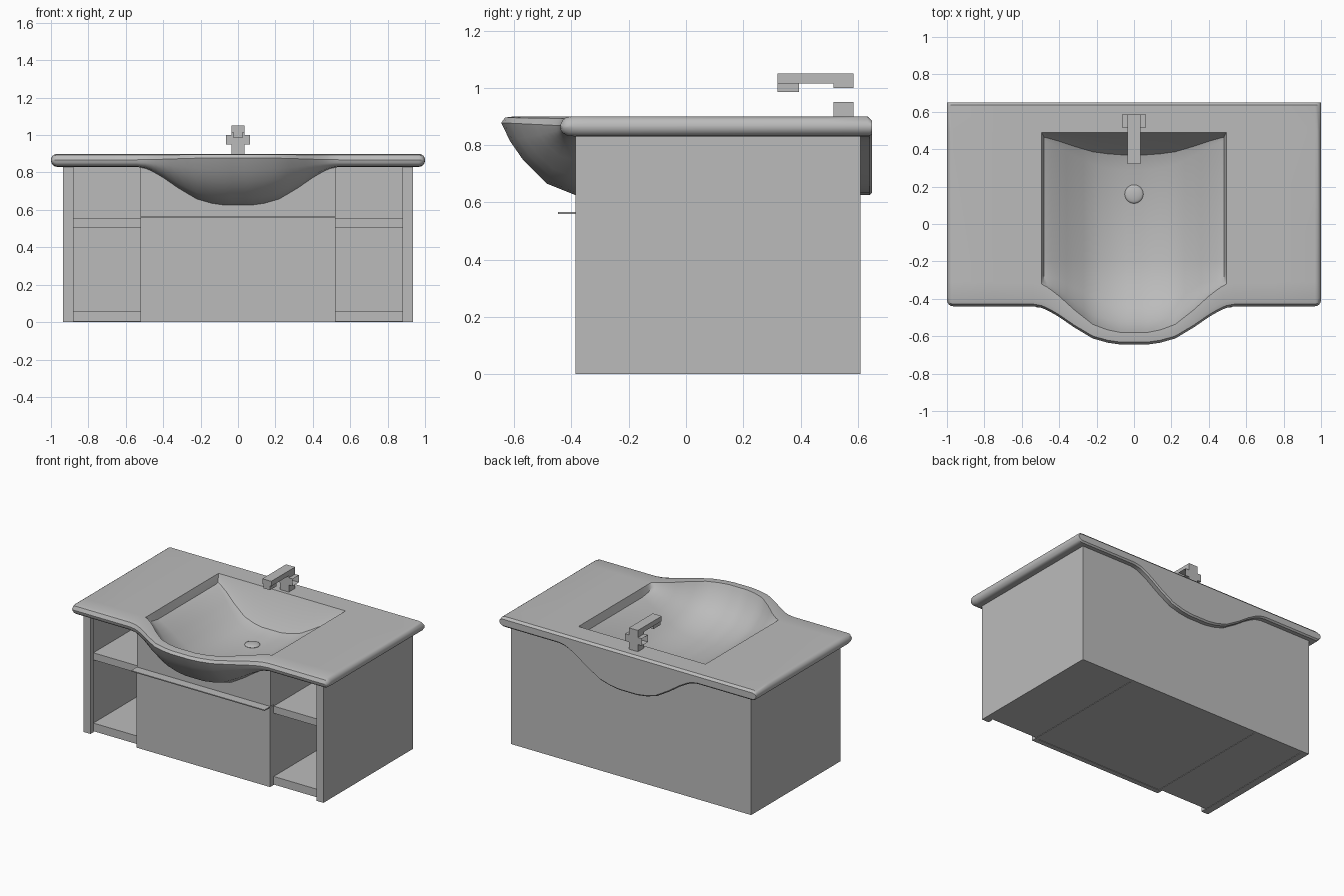
import bpy, bmesh, math

cube = bpy.data.objects.get("Cube")
if cube:
    bpy.data.objects.remove(cube, do_unlink=True)

grey = bpy.data.materials.new("plain_grey")
grey.use_nodes = True
COLOUR = (0.5, 0.5, 0.5, 1)
grey.diffuse_color = COLOUR
grey.node_tree.nodes["Principled BSDF"].inputs["Base Color"].default_value = COLOUR


def finish(name, bm, smooth=False):
    bmesh.ops.recalc_face_normals(bm, faces=bm.faces[:])
    mesh = bpy.data.meshes.new(name)
    bm.to_mesh(mesh)
    bm.free()
    mesh.materials.append(grey)
    obj = bpy.data.objects.new(name, mesh)
    bpy.context.collection.objects.link(obj)
    if smooth:
        mesh.polygons.foreach_set("use_smooth", [True] * len(mesh.polygons))
        mesh.set_sharp_from_angle(angle=math.radians(35))
    return obj


def box(name, xs, ys, zs, open_ends=False):
    bm = bmesh.new()
    bmesh.ops.create_cube(bm, size=1)
    for v in bm.verts:
        v.co = [r[0] if c < 0 else r[1] for c, r in zip(v.co, (xs, ys, zs))]
    if open_ends:
        bm.normal_update()
        ends = [f for f in bm.faces if abs(f.normal.x) > 0.9]
        bmesh.ops.delete(bm, geom=ends, context="FACES_ONLY")
    return finish(name, bm)


def extrude_xz(name, points, y0, y1):
    bm = bmesh.new()
    face = bm.faces.new([bm.verts.new((x, y0, z)) for x, z in points])
    new = bmesh.ops.extrude_face_region(bm, geom=[face])["geom"]
    for v in new:
        if isinstance(v, bmesh.types.BMVert):
            v.co.y = y1
    return finish(name, bm)


# How far the bowl swells at each distance from the centre line
SWELL = [(0, 1), (.07, 1), (.14, .95), (.22, .84), (.32, .55), (.4, .28),
         (.46, .11), (.5, .03), (.54, 0), (2, 0)]


def swell(x):
    x = abs(x)
    for (a, fa), (b, fb) in zip(SWELL, SWELL[1:]):
        if x <= b:
            return fa + (fb - fa) * (x - a) / (b - a)


# Front edge and underside: slab outline and bowl outline
SLAB_EDGE = [(-.405, .9), (-.428, .893), (-.44, .868), (-.437, .852),
             (-.43, .842), (-.415, .833), (-.385, .83), (.64, .83), (.65, .84)]
BOWL_EDGE = [(-.6, .9), (-.632, .896), (-.645, .878), (-.615, .815),
             (-.57, .75), (-.485, .665), (-.385, .625), (.64, .625), (.65, .635)]


def section(x):
    f = swell(x)
    depth = .04 + .205 * f if abs(x) < .485 else 0
    k = depth / .245
    reach = -.11 - .27 * f
    pts = [(.65, .885), (.635, .9), (.49, .9)]
    pts += [(.49 - back * k, .9 - part * depth)
            for back, part in ((.06, .55), (.12, .9), (.2, 1))]
    pts += [(-.2 + reach * t, .9 - part * depth)
            for t, part in ((0, 1), (.55, .8), (.85, .45), (.97, .1), (1, 0))]
    pts += [(a[0] + f * (b[0] - a[0]), a[1] + f * (b[1] - a[1]))
            for a, b in zip(SLAB_EDGE, BOWL_EDGE)]
    return pts


# Countertop with basin, lofted across x with rounded ends
half = [(x, 0) for x in (.035, .07, .14, .18, .22, .27, .32, .36, .4, .44,
                         .465, .48, .495, .54, .75)]
R = .033
half += [(1 - R + R * math.sin(t), t) for t in (math.radians(a) for a in (0, 22, 45, 65, 82))]
columns = [(-x, t) for x, t in reversed(half)] + half
bm = bmesh.new()
rings = []
for x, t in columns:
    c = math.cos(t)
    ring = []
    for y, z in section(x):
        y += R * (1 - c) if y < -.38 else 0
        ring.append(bm.verts.new((x, y, .865 + (z - .865) * c)))
    rings.append(ring)
for a, b in zip(rings, rings[1:]):
    for i in range(len(a)):
        j = (i + 1) % len(a)
        bm.faces.new((a[i], a[j], b[j], b[i]))
bm.faces.new(rings[0])
bm.faces.new(rings[-1])
finish("basin_top", bm, smooth=True)

# Cabinet shell
for side, s in (("right", -1), ("left", 1)):
    def span(a, b):
        return tuple(sorted((s * a, s * b)))
    box(side + "_side_panel", span(.885, .935), (-.35, .61), (0, .83))
    box(side + "_front_post", span(.88, .935), (-.385, -.35), (0, .83))
    box(side + "_divider", span(.5, .52), (-.35, .59), (0, .83))
    box(side + "_shelf", span(.52, .885), (-.345, .59), (.505, .555))
    box(side + "_bottom_shelf", span(.52, .885), (-.345, .59), (.003, .06))
box("back_panel", (-.885, .885), (.59, .61), (0, .83))
box("centre_bottom", (-.5, .5), (-.35, .59), (.003, .04))

# Drawer front, fascia cut around the bowl, and pull strip
box("drawer_front", (-.52, .52), (-.385, -.35), (0, .56))
curve = [(x * .52 / 12, .835 - .205 * swell(x * .52 / 12)) for x in range(12, -13, -1)]
extrude_xz("upper_front", [(-.52, .567), (.52, .567)] + curve, -.383, -.35)
box("drawer_pull", (-.52, .52), (-.447, -.38), (.56, .567))

# Tap
box("tap_base", (-.035, .035), (.515, .585), (.895, .95))
box("tap_crossbar", (-.065, .065), (.515, .585), (.95, 1.0), open_ends=True)
box("tap_neck", (-.035, .035), (.515, .585), (1.0, 1.015))
box("tap_spout", (-.035, .035), (.32, .585), (1.015, 1.05))
box("tap_nozzle", (-.025, .025), (.32, .395), (.985, 1.015))

# Drain cap, a flattened dome
bm = bmesh.new()
bmesh.ops.create_uvsphere(bm, u_segments=24, v_segments=10, radius=.05)
for v in bm.verts:
    v.co = (v.co.x, v.co.y + .16, .657 + v.co.z * .25)
finish("drain_cap", bm, smooth=True)
